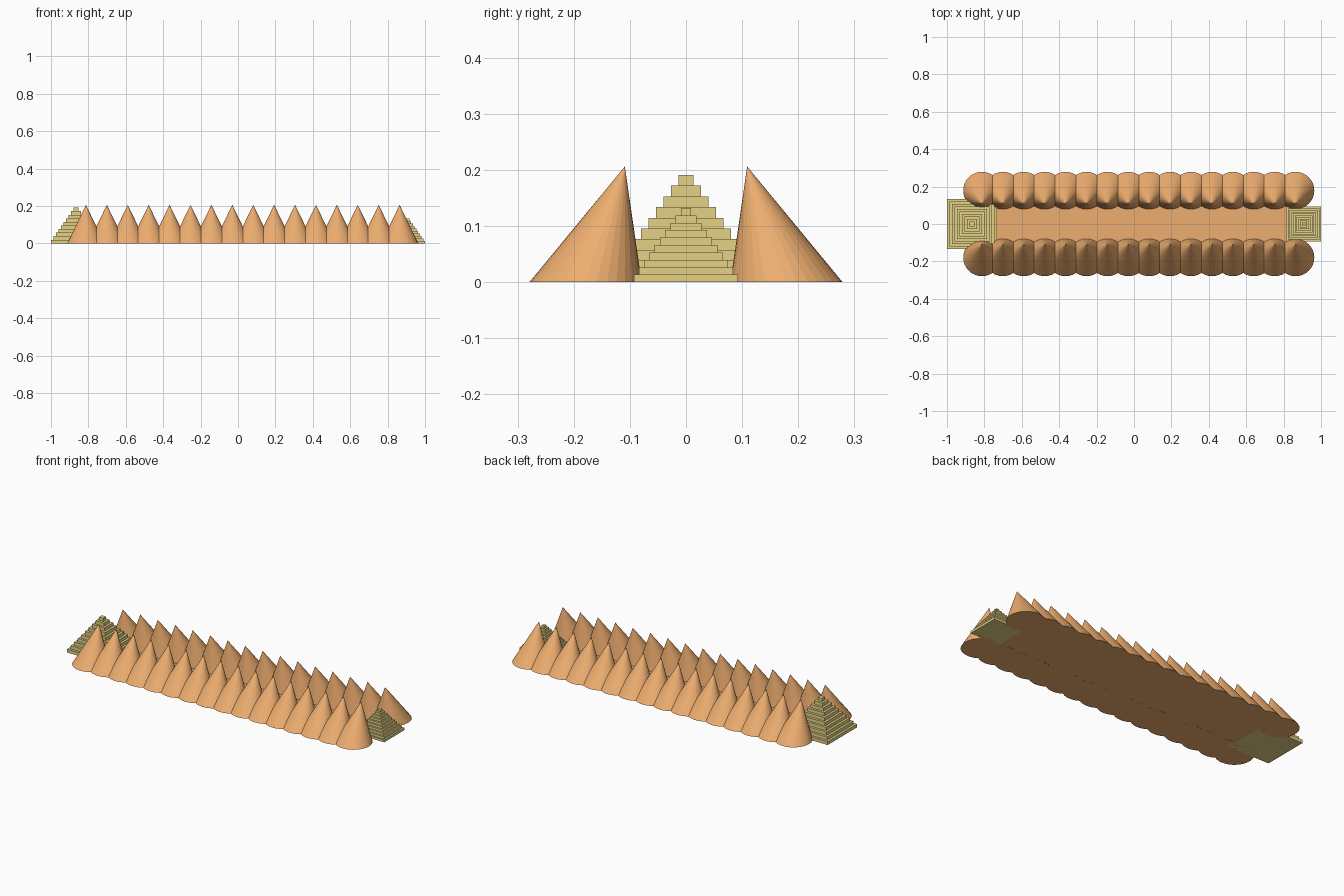
import bpy, bmesh
from mathutils import Matrix, Vector

if "Cube" in bpy.data.objects:
    bpy.data.objects.remove(bpy.data.objects["Cube"])


def material(name, color):
    mat = bpy.data.materials.new(name)
    mat.diffuse_color = color
    mat.use_nodes = True
    mat.node_tree.nodes["Principled BSDF"].inputs["Base Color"].default_value = mat.diffuse_color
    return mat


ORANGE = material("orange", (0.85, 0.42, 0.16, 1))
GOLD = material("gold", (0.78, 0.65, 0.24, 1))


def finish(bm, name, mat):
    bmesh.ops.recalc_face_normals(bm, faces=bm.faces)
    mesh = bpy.data.meshes.new(name)
    bm.to_mesh(mesh)
    bm.free()
    mesh.materials.append(mat)
    obj = bpy.data.objects.new(name, mesh)
    bpy.context.collection.objects.link(obj)
    return obj


COUNT, FIRST_X, LAST_X = 16, -0.813, 0.864
RADIUS, ROW_Y, APEX_Y, HEIGHT = 0.1, 0.179, 0.109, 0.206


# Leaning cone: round base, apex shifted towards the centre line
def leaning_cone(name, x, side):
    bm = bmesh.new()
    bmesh.ops.create_cone(bm, cap_ends=True, segments=32, radius1=RADIUS, radius2=0,
                          depth=HEIGHT, matrix=Matrix.Translation((0, 0, HEIGHT / 2)))
    bmesh.ops.remove_doubles(bm, verts=bm.verts, dist=1e-5)
    for v in bm.verts:
        v.co.y += side * (APEX_Y - ROW_Y) * v.co.z / HEIGHT
    obj = finish(bm, name, ORANGE)
    obj.location = (x, side * ROW_Y, 0)


# Stepped pyramid made of stacked square slabs
def step_pyramid(name, x, half, height, steps=10):
    bm = bmesh.new()
    step = height / steps
    for i in range(steps):
        width = 2 * half * (steps - i) / steps
        bmesh.ops.create_cube(bm, size=1,
                              matrix=Matrix.Translation((x, 0, (i + 0.5) * step))
                              @ Matrix.Diagonal(Vector((width, width, step, 1))))
    finish(bm, name, GOLD)


# Two rows of cones
for side, row in ((-1, "front"), (1, "back")):
    for i in range(COUNT):
        x = FIRST_X + (LAST_X - FIRST_X) * i / (COUNT - 1)
        leaning_cone(f"{row}_cone_{i + 1}", x, side)

# Flat floor between the rows
bm = bmesh.new()
bmesh.ops.create_grid(bm, x_segments=1, y_segments=1, size=0.5,
                      matrix=Matrix.Translation(((FIRST_X + LAST_X) / 2, 0, 0.0005))
                      @ Matrix.Diagonal((LAST_X - FIRST_X, 2 * ROW_Y, 1, 1)))
finish(bm, "avenue_floor", ORANGE)

# Pyramids at both ends
step_pyramid("large_pyramid", -0.866, 0.134, 0.191)
step_pyramid("small_pyramid", 0.907, 0.093, 0.132)
